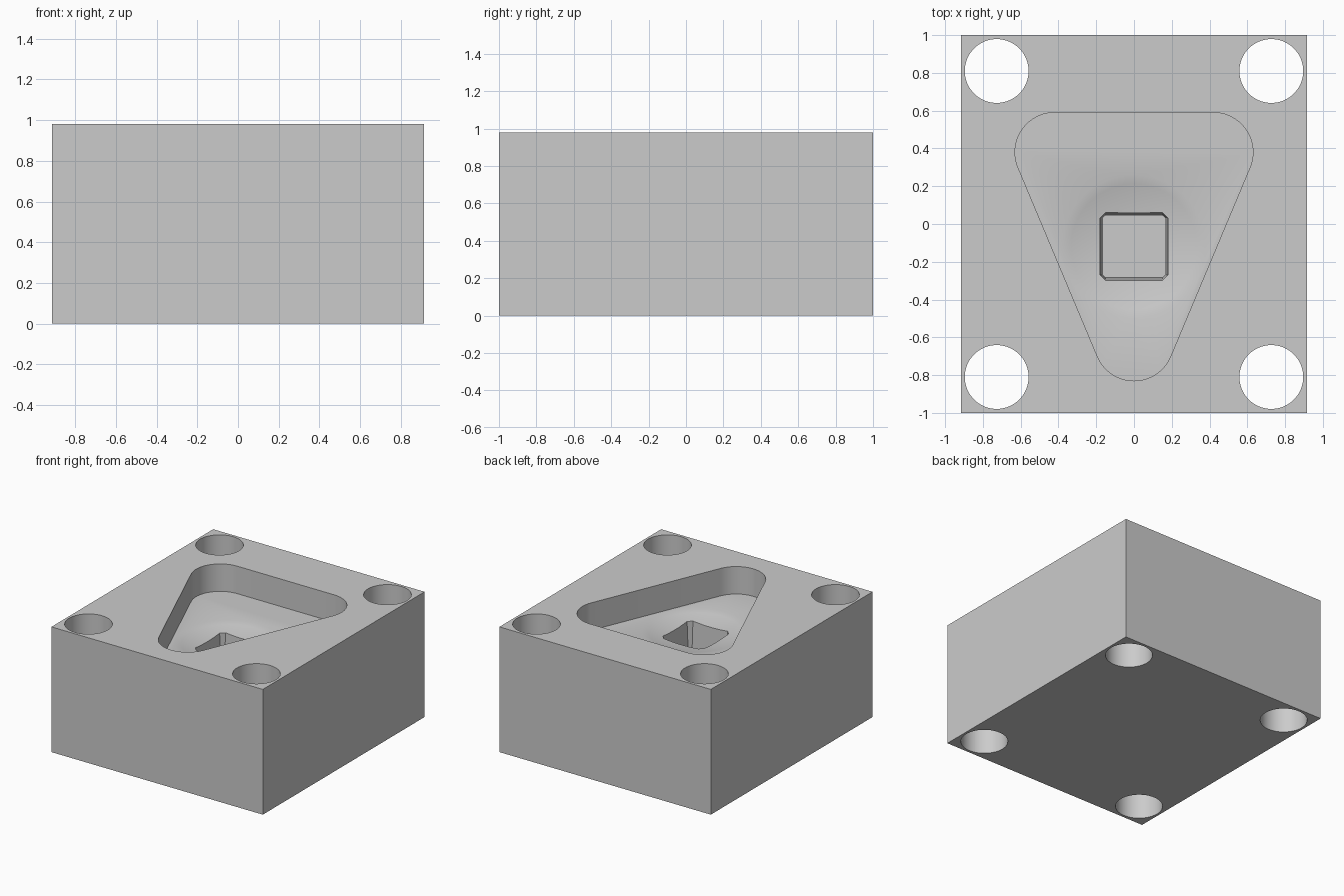
import bpy, bmesh
from math import sin, cos, atan2, pi

cube = bpy.data.objects.get("Cube")
if cube:
    bpy.data.objects.remove(cube, do_unlink=True)

W, L, H = 1.83, 2.0, 0.98      # block size
FLOOR = 0.765                  # height of the pocket floor
CY = -0.12                     # centre of dish and socket along y

grey = bpy.data.materials.new("light grey")
grey.use_nodes = True
colour = (0.6, 0.6, 0.6, 1)
grey.diffuse_color = colour
grey.node_tree.nodes["Principled BSDF"].inputs["Base Color"].default_value = colour


def loft(name, rings):
    """Closed solid through a stack of equal-length rings, bottom to top."""
    bm = bmesh.new()
    loops = [[bm.verts.new(p) for p in ring] for ring in rings]
    n = len(loops[0])
    for a, b in zip(loops, loops[1:]):
        for i in range(n):
            j = (i + 1) % n
            bm.faces.new((a[i], a[j], b[j], b[i]))
    bm.faces.new(loops[0][::-1])
    bm.faces.new(loops[-1])
    bmesh.ops.recalc_face_normals(bm, faces=bm.faces[:])
    mesh = bpy.data.meshes.new(name)
    bm.to_mesh(mesh)
    bm.free()
    mesh.materials.append(grey)
    obj = bpy.data.objects.new(name, mesh)
    bpy.context.collection.objects.link(obj)
    return obj


def arc(cx, cy, r, start, end, steps):
    return [(cx + r * cos(start + (end - start) * i / steps),
             cy + r * sin(start + (end - start) * i / steps)) for i in range(steps + 1)]


def at(points, z):
    return [(x, y, z) for x, y in points]


def circle(cx, cy, r, n=64):
    return arc(cx, cy, r, 0, 2 * pi, n)[:-1]


def clipped_square(h, c):
    """Square of half width h with corners cut by c."""
    corners = [(h, -h + c), (h, h - c), (h - c, h), (-h + c, h),
               (-h, h - c), (-h, -h + c), (-h + c, -h), (h - c, -h)]
    return [(x, y + CY) for x, y in corners]


# Solid block
box = [(-W / 2, -L / 2), (W / 2, -L / 2), (W / 2, L / 2), (-W / 2, L / 2)]
block = loft("block", [at(box, 0), at(box, H)])

# Corner through holes
cutters = []
for sx in (-1, 1):
    for sy in (-1, 1):
        ring = circle(sx * 0.727, sy * 0.81, 0.169)
        cutters.append(loft("corner_hole_cutter", [at(ring, -0.1), at(ring, H + 0.1)]))

# Rounded triangular pocket
r, tip_y, top_x, top_y = 0.21, -0.62, 0.42, 0.38
lean = atan2(top_x, top_y - tip_y)
outline = (arc(0, tip_y, r, -pi + lean, -lean, 24)
           + arc(top_x, top_y, r, -lean, pi / 2, 20)
           + arc(-top_x, top_y, r, pi / 2, pi + lean, 20))
cutters.append(loft("pocket_cutter", [at(outline, FLOOR), at(outline, H + 0.1)]))

# Shallow dish in the pocket floor
dish_r, curve = 0.38, 0.35
rings = []
for i in range(1, 9):
    rad = dish_r * i / 8
    rings.append(at(circle(0, CY, rad), FLOOR - curve * (dish_r ** 2 - rad ** 2)))
rings.append(at(circle(0, CY, dish_r), FLOOR + 0.1))
cutters.append(loft("dish_cutter", rings))

# Tapered blind socket with clipped corners
cutters.append(loft("socket_cutter", [at(clipped_square(0.164, 0.012), 0.32),
                                      at(clipped_square(0.18, 0.03), 0.74),
                                      at(clipped_square(0.18, 0.03), 0.85)]))

# Cut everything out of the block
for cutter in cutters:
    cutter.hide_render = True
    mod = block.modifiers.new("cut", 'BOOLEAN')
    mod.operation = 'DIFFERENCE'
    mod.solver = 'EXACT'
    mod.object = cutter
bpy.ops.object.select_all(action='DESELECT')
bpy.context.view_layer.objects.active = block
block.select_set(True)
for mod in list(block.modifiers):
    bpy.ops.object.modifier_apply(modifier=mod.name)
for cutter in cutters:
    bpy.data.objects.remove(cutter, do_unlink=True)

bpy.ops.object.shade_smooth_by_angle(angle=pi / 6)
